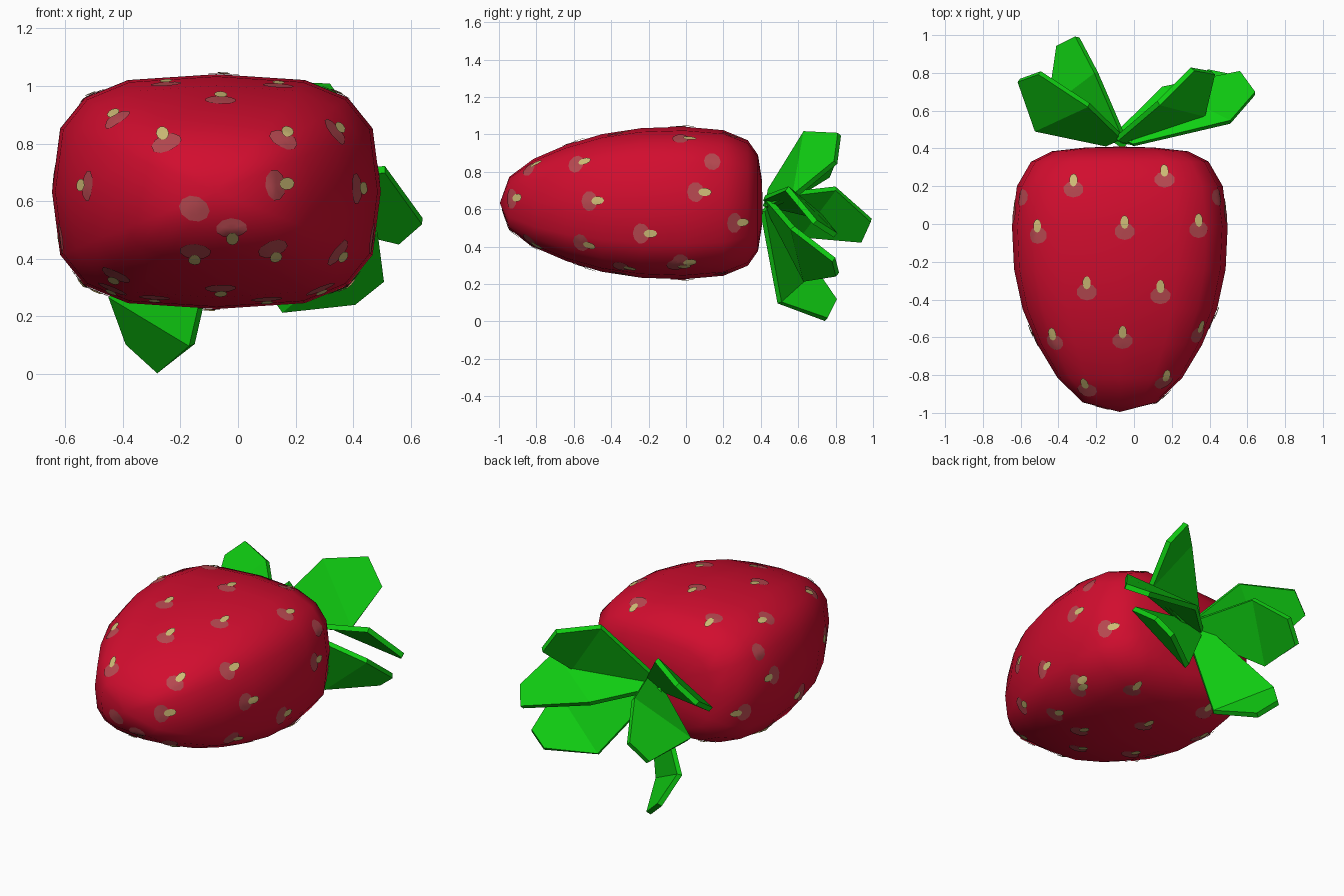
import bpy, bmesh, math
from mathutils import Vector
from mathutils.bvhtree import BVHTree

if "Cube" in bpy.data.objects:
    bpy.data.objects.remove(bpy.data.objects["Cube"])


def material(name, rgb):
    m = bpy.data.materials.new(name)
    m.diffuse_color = (*rgb, 1)
    m.use_nodes = True
    m.node_tree.nodes["Principled BSDF"].inputs["Base Color"].default_value = m.diffuse_color
    return m


RED = material("berry_red", (0.64, 0.004, 0.028))
PINK = material("dimple_pink", (0.47, 0.065, 0.08))
TAN = material("seed_tan", (0.62, 0.50, 0.18))
GREEN = material("leaf_green", (0.005, 0.62, 0.006))


def finish(bm, name, mat, smooth):
    bmesh.ops.recalc_face_normals(bm, faces=bm.faces)
    for f in bm.faces:
        f.smooth = smooth
    me = bpy.data.meshes.new(name)
    bm.to_mesh(me)
    me.materials.append(mat)
    ob = bpy.data.objects.new(name, me)
    bpy.context.collection.objects.link(ob)
    return ob


# Berry body: squarish rings along y, closed by a tip and a flat-ish back
CX, CZ, SIDES, RATIO, POWER = -0.075, 0.633, 16, 0.714, 0.645
RINGS = [(-0.945, 0.195), (-0.815, 0.33), (-0.64, 0.435), (-0.45, 0.515), (-0.24, 0.56),
         (-0.01, 0.571), (0.2, 0.545), (0.33, 0.47), (0.385, 0.36), (0.405, 0.18)]


def sq(v):
    return math.copysign(abs(v) ** POWER, v) if abs(v) > 1e-6 else 0.0


body = bmesh.new()
loops = []
for y, r in RINGS:
    loops.append([body.verts.new((CX + r * sq(math.cos(a)), y, CZ + r * RATIO * sq(math.sin(a))))
                  for a in (2 * math.pi * i / SIDES for i in range(SIDES))])
tip = body.verts.new((CX, -0.995, CZ))
back = body.verts.new((CX, 0.41, CZ))
for i in range(SIDES):
    j = (i + 1) % SIDES
    for a, b in zip(loops, loops[1:]):
        body.faces.new((a[i], a[j], b[j], b[i]))
    body.faces.new((tip, loops[0][j], loops[0][i]))
    body.faces.new((back, loops[-1][i], loops[-1][j]))
finish(body, "berry_body", RED, True)
body.normal_update()
surface = BVHTree.FromBMesh(body)


# Seeds and pale dimples: thin plates draped on the body
def plate(bm, centre, t, w, half_len, half_wid, lift, n=10):
    def drape(p):
        co, no, _, _ = surface.find_nearest(p)
        return bm.verts.new(co + no * lift)
    mid = drape(centre)
    inner, outer = [[drape(centre + t * (k * half_len * math.cos(a)) + w * (k * half_wid * math.sin(a)))
                     for a in (2 * math.pi * i / n for i in range(n))] for k in (0.5, 1)]
    for i in range(n):
        j = (i + 1) % n
        bm.faces.new((mid, inner[i], inner[j]))
        bm.faces.new((inner[i], outer[i], outer[j], inner[j]))


TOP = [(-.32, .23), (.16, .28), (-.51, -.01), (-.05, .01), (.34, .02), (-.25, -.31), (.14, -.33),
       (-.43, -.58), (-.06, -.57), (.35, -.54), (-.26, -.84), (.17, -.80)]
FRONT = [(-.54, .655), (.165, .66), (.43, .645), (-.02, .475), (-.15, .40),
         (.13, .41), (.36, .41), (-.06, .285), (-.43, .33)]
SIDE = [(.10, .69), (-.19, .47), (.30, .53), (.02, .32), (-.3, .29)]
rays = [((x, y, 3), (0, 0, -1)) for x, y in TOP]
rays += [((2 * CX - x, y, -3), (0, 0, 1)) for x, y in TOP[:7]]
rays += [((x, -3, z), (0, 1, 0)) for x, z in FRONT]
rays += [((s * 3, y, z), (-s, 0, 0)) for s in (1, -1) for y, z in SIDE]
bare = [((-.17, -3, .53), (0, 1, 0)), ((3, .19, .85), (-1, 0, 0)), ((-3, .19, .85), (1, 0, 0))]

seeds, dimples = bmesh.new(), bmesh.new()
for k, (o, d) in enumerate(rays + bare):
    co, no, _, _ = surface.ray_cast(Vector(o), Vector(d))
    if co is None:
        continue
    t = Vector((0, 1, 0))
    t = (t - no * t.dot(no)).normalized()
    w = no.cross(t)
    plate(dimples, co - t * 0.05, t, w, 0.045, 0.055, 0.004)
    if k < len(rays):
        plate(seeds, co, t, w, 0.036, 0.022, 0.008)


def finish_plates(bm, name, mat):
    ob = finish(bm, name, mat, True)
    # make every plate face outwards
    for p in ob.data.polygons:
        no = surface.find_nearest(p.center)[1]
        if p.normal.dot(no) < 0:
            p.flip()


finish_plates(dimples, "dimples", PINK)
finish_plates(seeds, "seeds", TAN)
body.free()

# Leaves: root pair, wide middle pair and tip pair, bent at the middle
ROOT = Vector((-0.08, 0.43, 0.64))
LEAVES = {  # middle 1, middle 2, tip 2, tip 1
    "top_right": [(.13, .64, 1.01), (.37, .58, .67), (.42, .80, .85), (.31, .82, 1.0)],
    "right": [(.51, .54, .71), (.15, .72, .56), (.56, .80, .46), (.64, .69, .53)],
    "lower_right": [(.48, .57, .50), (.15, .64, .22), (.40, .81, .25), (.50, .79, .33)],
    "bottom": [(-.16, .50, .10), (-.44, .69, .27), (-.38, .80, .11), (-.27, .75, .01)],
    "lower_left": [(-.20, .80, .71), (-.45, .61, .46), (-.40, .94, .43), (-.30, .99, .54)],
    "upper_left": [(-.24, .63, .90), (-.52, .50, .62), (-.61, .76, .78), (-.50, .80, .88)],
}
for name, pts in LEAVES.items():
    m1, m2, t2, t1 = [Vector(p) for p in pts]
    across = (m1 - m2).normalized() * 0.06
    base = ROOT + ((m1 + m2) / 2 - ROOT).normalized() * 0.03
    bm = bmesh.new()
    r1, r2, a, b, c, d = [bm.verts.new(p) for p in (base + across, base - across, m1, m2, t2, t1)]
    bm.faces.new((r1, r2, b, a))
    bm.faces.new((a, b, c, d))
    ob = finish(bm, "leaf_" + name, GREEN, False)
    bm.free()
    mod = ob.modifiers.new("thickness", "SOLIDIFY")
    mod.thickness = 0.03
    mod.offset = 0
